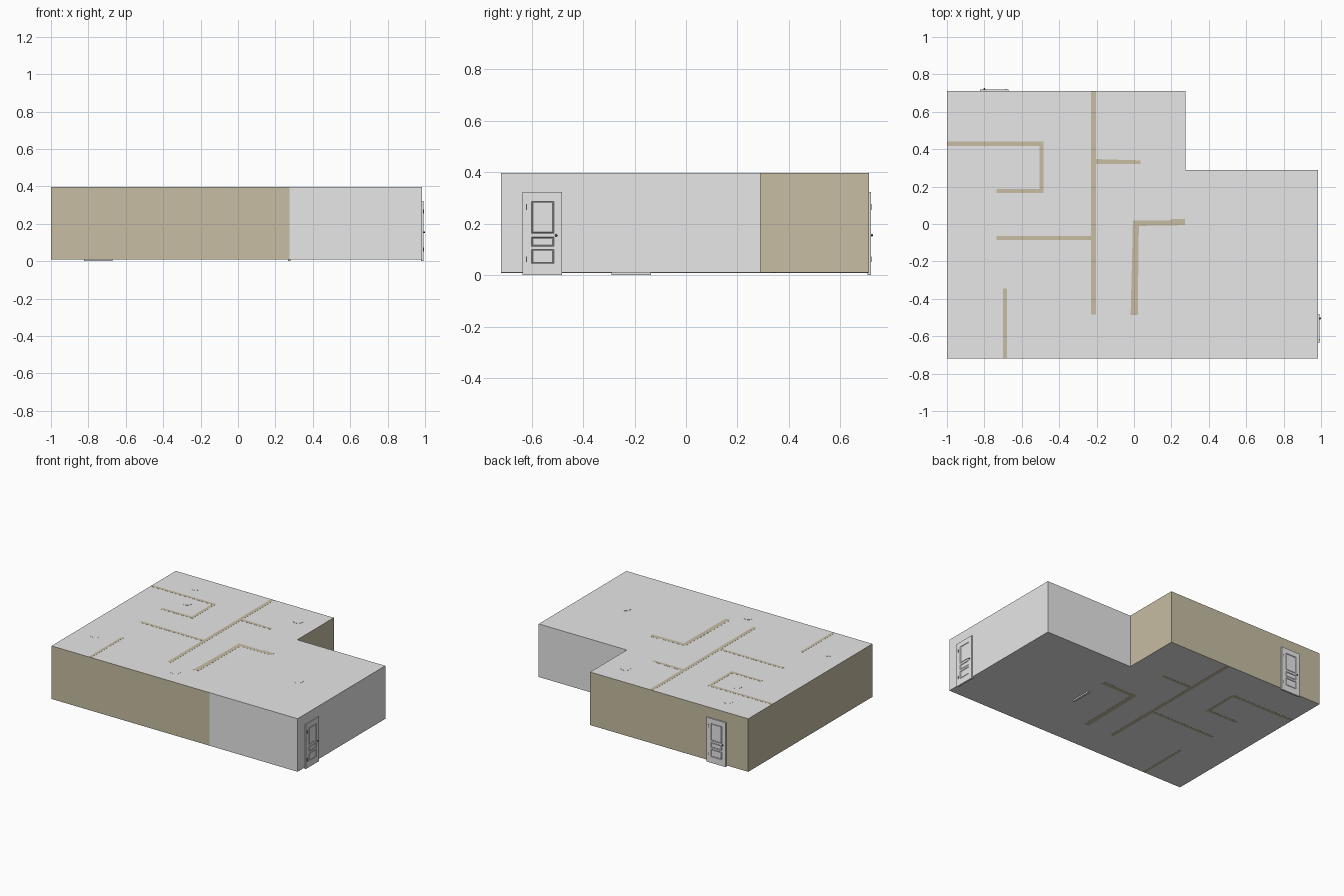
import bpy, bmesh, math
from mathutils import Matrix, Vector

if "Cube" in bpy.data.objects:
    bpy.data.objects.remove(bpy.data.objects["Cube"])


def material(name, rgb):
    m = bpy.data.materials.new(name)
    m.diffuse_color = (*rgb, 1)
    m.use_nodes = True
    m.node_tree.nodes["Principled BSDF"].inputs["Base Color"].default_value = m.diffuse_color
    return m


GREY = material("light_grey", (0.8, 0.8, 0.8))
TAN = material("tan", (0.571, 0.509, 0.366))
DARK = material("dark_metal", (0.09, 0.085, 0.08))

Z0, Z1 = 0.01, 0.397
SPLIT = 0.275


def finish(bm, name, mats, matrix=None):
    bmesh.ops.recalc_face_normals(bm, faces=bm.faces)
    me = bpy.data.meshes.new(name)
    bm.to_mesh(me)
    bm.free()
    for m in mats:
        me.materials.append(m)
    ob = bpy.data.objects.new(name, me)
    if matrix:
        ob.matrix_world = matrix
    bpy.context.collection.objects.link(ob)
    return ob


def prism(points, z0, z1):
    bm = bmesh.new()
    face = bm.faces.new([bm.verts.new((x, y, z0)) for x, y in points])
    ext = bmesh.ops.extrude_face_region(bm, geom=[face], use_keep_orig=True)
    for v in ext["geom"]:
        if isinstance(v, bmesh.types.BMVert):
            v.co.z = z1
    bmesh.ops.recalc_face_normals(bm, faces=bm.faces)
    return bm


def rect(x0, x1, y0, y1):
    return [(x0, y0), (x1, y0), (x1, y1), (x0, y1)]


# Building shell: floor and ceiling grey, sides tan left of the split
bm = prism([(-1, -0.72), (SPLIT, -0.72), (0.985, -0.72), (0.985, 0.29),
            (SPLIT, 0.29), (SPLIT, 0.711), (-1, 0.711)], Z0, Z1)
for f in bm.faces:
    side = abs(f.normal.z) < 0.5
    f.material_index = 1 if side and f.calc_center_median().x < SPLIT + 0.005 else 0
finish(bm, "building_shell", [GREY, TAN])

# Inner walls, seen as strips in the floor and ceiling
walls = {
    "bathroom_wall": [(-0.999, 0.418), (-0.505, 0.418), (-0.505, 0.187), (-0.735, 0.187),
                      (-0.735, 0.165), (-0.483, 0.165), (-0.483, 0.44), (-0.999, 0.44)],
    "long_wall": rect(-0.23, -0.203, -0.485, 0.71),
    "stub_wall": [(-0.204, 0.32), (0.035, 0.32), (0.035, 0.34), (-0.204, 0.347)],
    "middle_wall": rect(-0.735, -0.229, -0.085, -0.064),
    "front_wall": rect(-0.70, -0.68, -0.719, -0.345),
    "corner_wall": [(-0.018, -0.487), (0.02, -0.487), (0.026, -0.01), (0.274, -0.006),
                    (0.274, 0.027), (0.2, 0.027), (0.19, 0.02), (-0.006, 0.02), (-0.01, -0.16)],
}
for name, pts in walls.items():
    finish(prism(pts, Z0 - 0.0007, Z1 + 0.0007), name, [TAN])

# Thin partition between the two halves, with an opening
for i, (a, b) in enumerate([(-0.719, -0.485), (0.02, 0.289)]):
    finish(prism(rect(SPLIT - 0.001, SPLIT + 0.001, a, b), Z0 + 0.001, Z1 - 0.001),
           f"partition_{i}", [TAN])

# Round ceiling lamps, just breaking through the ceiling
lamps = [(-0.735, 0.565), (-0.65, 0.34), (-0.856, -0.42),
         (0.115, 0.53), (-0.095, -0.585), (0.65, -0.235)]
for i, (x, y) in enumerate(lamps):
    ring = [(x + 0.034 * math.cos(k * math.tau / 24), y + 0.034 * math.sin(k * math.tau / 24))
            for k in range(24)]
    finish(prism(ring, Z1 - 0.012, Z1 + 0.001), f"ceiling_lamp_{i}", [GREY])


# Panelled doors with hinges and knob: width on local y, outward on local x
def door(name, x, y, angle):
    mw = Matrix.Translation((x, y, 0)) @ Matrix.Rotation(angle, 4, 'Z')
    us = [0, 0.035, 0.122, 0.153]
    zs = [0.004, 0.045, 0.10, 0.112, 0.148, 0.162, 0.287, 0.323]
    bm = bmesh.new()
    g = [[bm.verts.new((0.008, u, z)) for z in zs] for u in us]
    panels = []
    for i in range(len(us) - 1):
        for j in range(len(zs) - 1):
            f = bm.faces.new((g[i][j], g[i + 1][j], g[i + 1][j + 1], g[i][j + 1]))
            if i == 1 and j in (1, 3, 5):
                panels.append(f)
    ext = bmesh.ops.extrude_face_region(bm, geom=bm.faces[:], use_keep_orig=True)
    for v in ext["geom"]:
        if isinstance(v, bmesh.types.BMVert):
            v.co.x = -0.006
    bmesh.ops.recalc_face_normals(bm, faces=bm.faces)
    bmesh.ops.inset_individual(bm, faces=panels, thickness=0.004, depth=-0.003)
    bmesh.ops.inset_individual(bm, faces=panels, thickness=0.003, depth=0.002)
    finish(bm, name, [GREY], mw)
    # hinges
    for k, z in enumerate((0.062, 0.265)):
        bm = bmesh.new()
        bmesh.ops.create_cube(bm, size=1, matrix=Matrix.Translation((0.008, 0.015, z))
                              @ Matrix.Diagonal((0.003, 0.004, 0.022, 1)))
        finish(bm, f"{name}_hinge_{k}", [DARK], mw)
    # knob on a short stem
    bm = bmesh.new()
    bmesh.ops.create_uvsphere(bm, u_segments=12, v_segments=8, radius=0.005,
                              matrix=Matrix.Translation((0.0105, 0.13, 0.155)))
    finish(bm, f"{name}_knob", [DARK], mw)
    # threshold under the door
    finish(prism(rect(-0.006, 0.008, 0, 0.153), 0.0, 0.004), f"{name}_sill", [GREY], mw)


door("right_door", 0.985, -0.635, 0)
door("back_door", -0.67, 0.711, math.pi / 2)
door("inner_door", 0.274, -0.29, 0)
